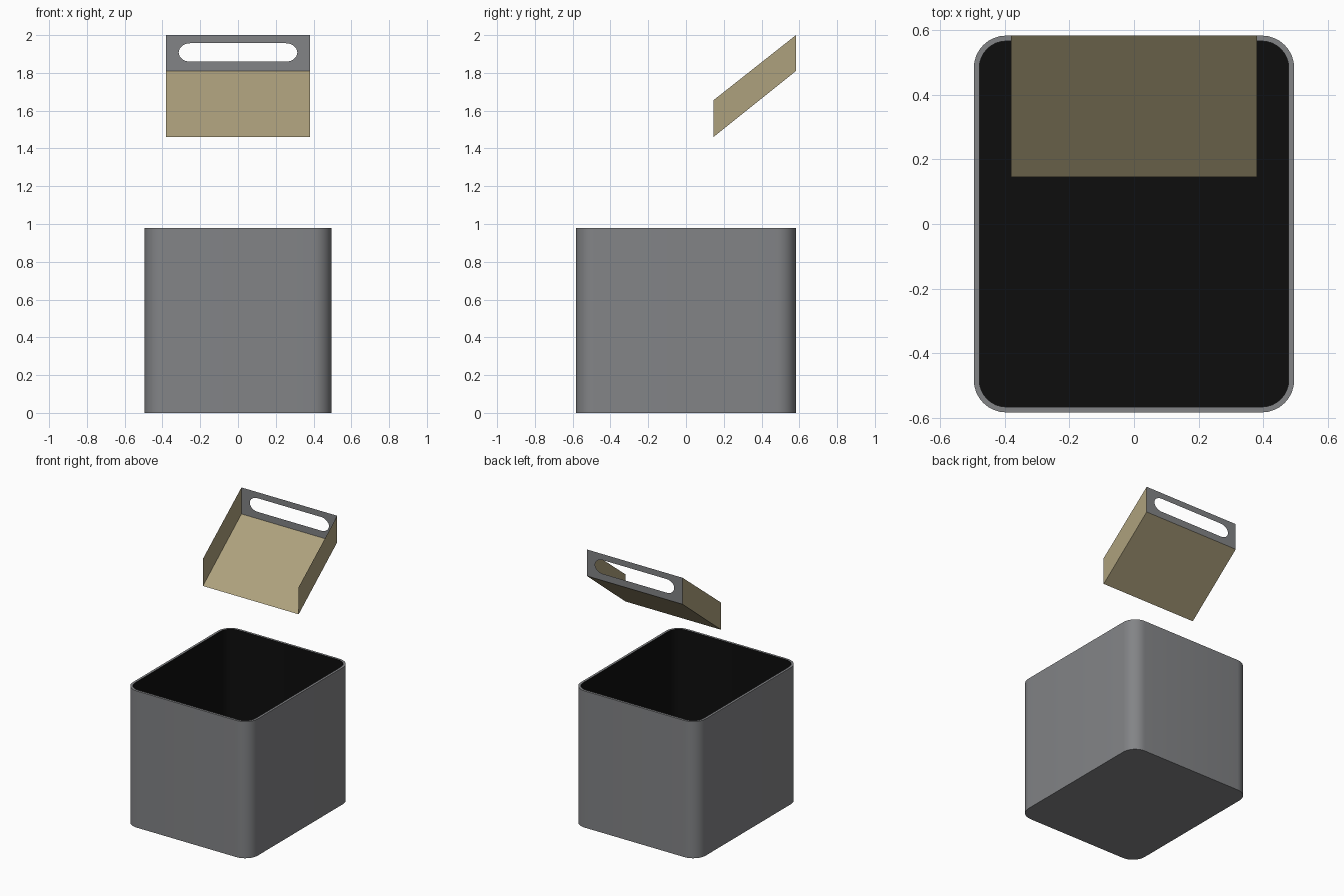
import bpy, bmesh, math

if "Cube" in bpy.data.objects:
    bpy.data.objects.remove(bpy.data.objects["Cube"])


def material(name, rgb):
    m = bpy.data.materials.new(name)
    m.diffuse_color = (*rgb, 1)
    m.use_nodes = True
    m.node_tree.nodes["Principled BSDF"].inputs["Base Color"].default_value = m.diffuse_color
    return m


grey = material("grey plastic", (0.225, 0.23, 0.24))
black = material("black lining", (0.004, 0.004, 0.004))
tan = material("tan board", (0.42, 0.355, 0.205))


def finish(bm, name, mats, smooth=False):
    mesh = bpy.data.meshes.new(name)
    bm.to_mesh(mesh)
    bm.free()
    ob = bpy.data.objects.new(name, mesh)
    bpy.context.collection.objects.link(ob)
    for m in mats:
        mesh.materials.append(m)
    if smooth:
        bpy.ops.object.select_all(action='DESELECT')
        ob.select_set(True)
        bpy.context.view_layer.objects.active = ob
        bpy.ops.object.shade_smooth_by_angle(angle=math.radians(35))
    return ob


def rounded_rect(hx, hy, rx, ry, seg=8):
    """Counter-clockwise outline of a rounded rectangle."""
    pts = []
    for k, (sx, sy) in enumerate([(1, 1), (-1, 1), (-1, -1), (1, -1)]):
        for i in range(seg + 1):
            a = math.pi / 2 * (k + i / seg)
            pts.append((sx * (hx - rx) + rx * math.cos(a),
                        sy * (hy - ry) + ry * math.sin(a)))
    return pts


# Bin: outer wall, rim, black inner wall and floor
HX, HY, H, R, T = 0.495, 0.582, 0.98, 0.10, 0.017
bm = bmesh.new()
outer = rounded_rect(HX, HY, R, R)
inner = rounded_rect(HX - T, HY - T, R - T, R - T)
rings = [[bm.verts.new((x, y, z)) for x, y in outline]
         for outline, z in [(outer, 0), (outer, H), (inner, H), (inner, T)]]
n = len(outer)
for level in range(3):
    a, b = rings[level], rings[level + 1]
    for i in range(n):
        j = (i + 1) % n
        f = bm.faces.new((a[i], a[j], b[j], b[i]))
        f.material_index = 1 if level == 2 else 0
bm.faces.new(rings[0][::-1])
bm.faces.new(rings[3]).material_index = 1
finish(bm, "bin", [grey, black], smooth=True)

# Chute: sloping floor and two parallelogram sides, open at top and front
W, Y0, Y1 = 0.38, 0.145, HY
bm = bmesh.new()
low, high = [], []
for x, y, zb, zt in [(-W, Y1, 1.81, 2.0), (-W, Y0, 1.46, 1.655),
                     (W, Y0, 1.46, 1.655), (W, Y1, 1.81, 2.0)]:
    low.append(bm.verts.new((x, y, zb)))
    high.append(bm.verts.new((x, y, zt)))
bm.faces.new(low)
for i in (0, 2):
    bm.faces.new((low[i], low[i + 1], high[i + 1], high[i]))
finish(bm, "chute", [tan])

# Slot plate: grey back plate with a rounded slot through it
bm = bmesh.new()
ZC = 1.908
slot = rounded_rect(0.314, 0.049, 0.062, 0.049)
loops = [[(-W, 1.81), (W, 1.81), (W, 2.0), (-W, 2.0)],
         [(x, ZC + z) for x, z in slot]]
edges = []
for loop in loops:
    vs = []
    for x, z in loop:
        v = bm.verts.new((x, Y1, z))
        if not vs or (v.co - vs[-1].co).length > 1e-5:
            vs.append(v)
        else:
            bm.verts.remove(v)
    if (vs[0].co - vs[-1].co).length < 1e-5:
        bm.verts.remove(vs.pop())
    edges += [bm.edges.new((vs[i], vs[(i + 1) % len(vs)])) for i in range(len(vs))]
bmesh.ops.triangle_fill(bm, edges=edges, use_beauty=True, normal=(0, 1, 0))
finish(bm, "slot_plate", [grey])
